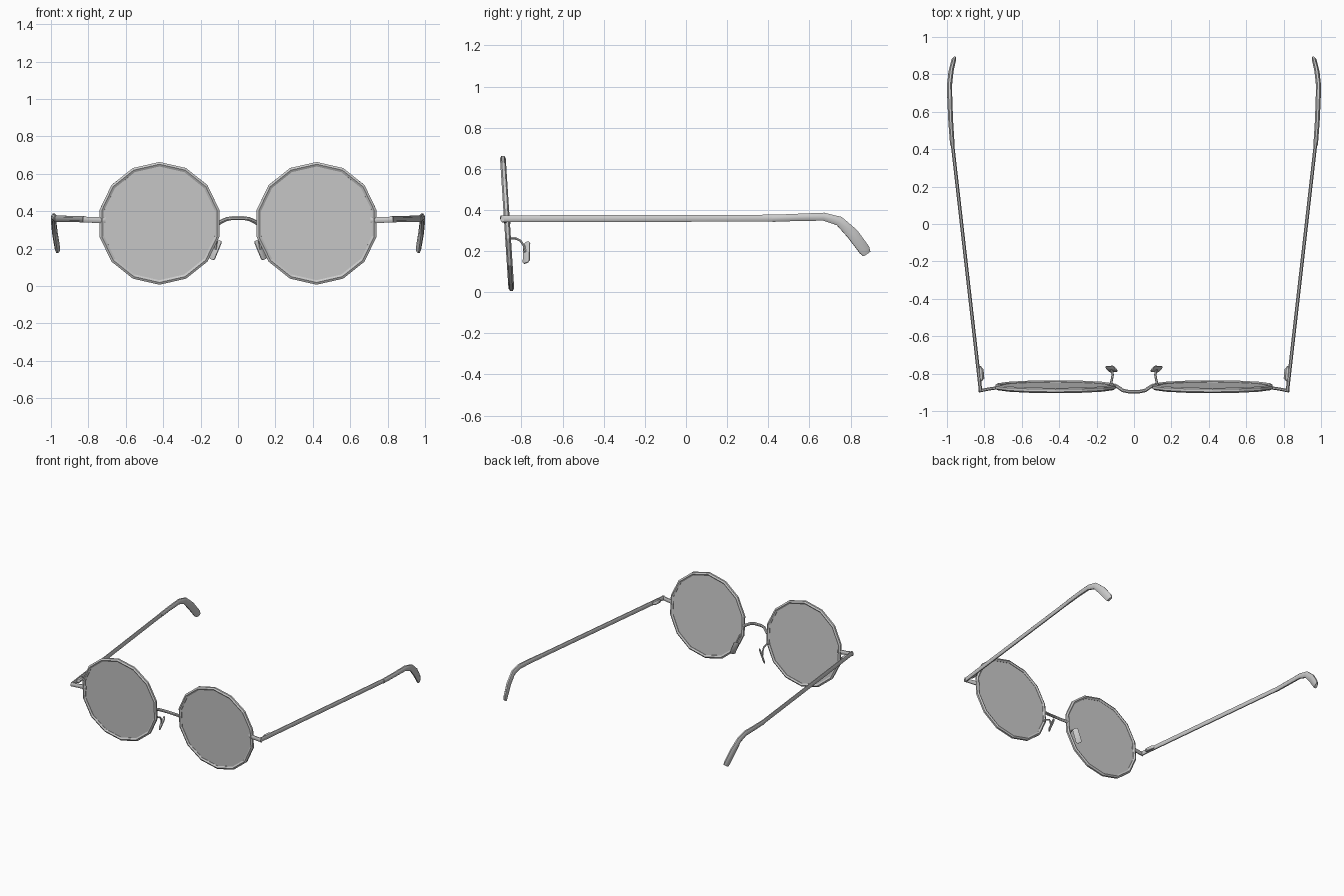
import bpy, bmesh, math
from mathutils import Vector

if "Cube" in bpy.data.objects:
    bpy.data.objects.remove(bpy.data.objects["Cube"], do_unlink=True)

grey = bpy.data.materials.new("plain grey")
grey.use_nodes = True
COLOUR = (0.6, 0.6, 0.6, 1)
grey.diffuse_color = COLOUR
grey.node_tree.nodes["Principled BSDF"].inputs["Base Color"].default_value = COLOUR


def finish(name, bm, mirror=True, smooth=False):
    bmesh.ops.recalc_face_normals(bm, faces=bm.faces)
    mesh = bpy.data.meshes.new(name)
    bm.to_mesh(mesh)
    bm.free()
    mesh.materials.append(grey)
    ob = bpy.data.objects.new(name, mesh)
    bpy.context.collection.objects.link(ob)
    if mirror:
        ob.modifiers.new("mirror", "MIRROR").use_mirror_merge = False
    if smooth:
        bpy.ops.object.select_all(action="DESELECT")
        ob.select_set(True)
        bpy.context.view_layer.objects.active = ob
        bpy.ops.object.shade_smooth_by_angle(angle=math.radians(40))
    return ob


def sweep(name, path, sizes, sides=8, up=(0, 0, 1), closed=False, mirror=True, smooth=True):
    """Sweep an oval section (width, height) along a path."""
    pts = [Vector(p) for p in path]
    n = len(pts)
    if len(sizes) == 1:
        sizes = sizes * n
    bm = bmesh.new()
    rings = []
    for i, p in enumerate(pts):
        before = pts[i - 1] if closed or i else p
        after = pts[(i + 1) % n] if closed or i < n - 1 else p
        t = (after - before).normalized()
        side = t.cross(Vector(up)).normalized()
        top = side.cross(t)
        w, h = sizes[i]
        ring = []
        for k in range(sides):
            a = math.tau * (k + 0.5) / sides
            ring.append(bm.verts.new(p + side * math.cos(a) * w / 2 + top * math.sin(a) * h / 2))
        rings.append(ring)
    for i in range(n if closed else n - 1):
        a, b = rings[i], rings[(i + 1) % n]
        for k in range(sides):
            m = (k + 1) % sides
            bm.faces.new((a[k], a[m], b[m], b[k]))
    if not closed:
        bm.faces.new(rings[0])
        bm.faces.new(rings[-1])
    return finish(name, bm, mirror, smooth)


# Tilted fourteen-sided eye shape
TILT = -0.065
def eye(radius, depth=0):
    return [(0.42 + radius * math.sin(math.tau * i / 14),
             -0.87 + depth + TILT * radius * math.cos(math.tau * i / 14),
             0.335 + radius * math.cos(math.tau * i / 14)) for i in range(14)]

sweep("rim", eye(0.316), [(0.028, 0.028)], sides=6, up=(0, 1, 0), closed=True, smooth=False)

# Thin flat lens
bm = bmesh.new()
front = [bm.verts.new(p) for p in eye(0.316, -0.004)]
back = [bm.verts.new(p) for p in eye(0.316, 0.004)]
bm.faces.new(front)
bm.faces.new(back)
for i in range(14):
    j = (i + 1) % 14
    bm.faces.new((front[i], front[j], back[j], back[i]))
finish("lens", bm)

# Arched bridge
half = [(0.105, -0.862, 0.335), (0.085, -0.872, 0.347), (0.06, -0.89, 0.358), (0.03, -0.896, 0.363)]
arch = half + [(-x, y, z) for x, y, z in reversed(half)]
sweep("bridge", arch, [(0.02, 0.022)], mirror=False)

# End pieces joining rim and temple
sweep("end_piece", [(0.71, -0.872, 0.353), (0.78, -0.883, 0.353), (0.83, -0.893, 0.356)],
      [(0.018, 0.036), (0.018, 0.032), (0.018, 0.034)])
sweep("hinge", [(0.819, -0.84, 0.357), (0.816, -0.825, 0.357), (0.82, -0.78, 0.357), (0.826, -0.76, 0.357)],
      [(0.012, 0.02), (0.034, 0.03), (0.034, 0.03), (0.012, 0.02)])

# Straight temples
sweep("temple", [(0.82, -0.895, 0.357), (0.972, 0.44, 0.36)], [(0.02, 0.036)])

# Curved ear tips
sweep("ear_tip",
      [(0.971, 0.42, 0.359), (0.98, 0.55, 0.364), (0.985, 0.67, 0.367), (0.986, 0.745, 0.346),
       (0.979, 0.81, 0.283), (0.966, 0.868, 0.205), (0.962, 0.879, 0.186)],
      [(0.026, 0.037), (0.028, 0.038), (0.029, 0.042), (0.029, 0.05),
       (0.028, 0.062), (0.026, 0.06), (0.02, 0.044)])

# Nose pad wires and pads
sweep("pad_wire", [(0.125, -0.862, 0.262), (0.118, -0.83, 0.262), (0.114, -0.805, 0.25),
                   (0.118, -0.788, 0.225), (0.12, -0.782, 0.195)], [(0.013, 0.013)], sides=6,
      up=(1, 0, 0))
sweep("nose_pad", [(0.098, -0.774, 0.244), (0.102, -0.774, 0.236), (0.138, -0.777, 0.15), (0.142, -0.777, 0.142)],
      [(0.026, 0.008), (0.044, 0.014), (0.046, 0.014), (0.028, 0.008)], up=(-0.75, 0.65, 0))
